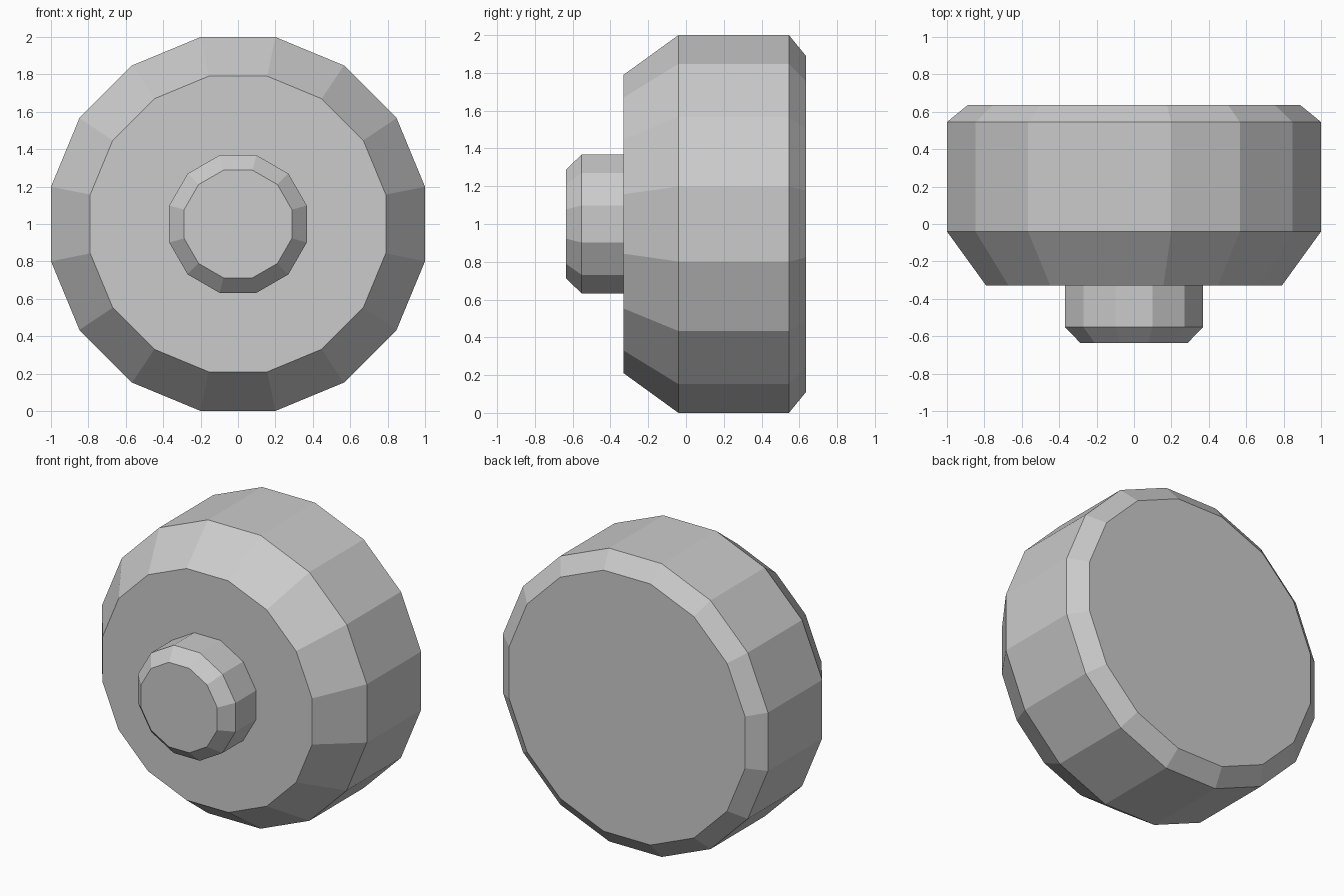
import bpy
import bmesh
from math import cos, sin, pi

cube = bpy.data.objects.get("Cube")
if cube:
    bpy.data.objects.remove(cube, do_unlink=True)

GREY = (0.6, 0.6, 0.6, 1.0)
grey = bpy.data.materials.new("plain grey")
grey.use_nodes = True
grey.diffuse_color = GREY
grey.node_tree.nodes["Principled BSDF"].inputs["Base Color"].default_value = GREY


def turned_part(name, sides, profile):
    """Flat-sided solid along y; profile holds (y, distance to flats)."""
    bm = bmesh.new()
    rings = []
    for y, flat in profile:
        radius = flat / cos(pi / sides)
        angles = [2 * pi * (i + 0.5) / sides for i in range(sides)]
        rings.append([bm.verts.new((radius * sin(a), y, 1 + radius * cos(a)))
                      for a in angles])
    for a, b in zip(rings, rings[1:]):
        for i in range(sides):
            j = (i + 1) % sides
            bm.faces.new((a[i], a[j], b[j], b[i]))
    bm.faces.new(rings[0])
    bm.faces.new(rings[-1])
    bmesh.ops.recalc_face_normals(bm, faces=bm.faces)
    mesh = bpy.data.meshes.new(name)
    bm.to_mesh(mesh)
    bm.free()
    mesh.materials.append(grey)
    obj = bpy.data.objects.new(name, mesh)
    bpy.context.collection.objects.link(obj)
    return obj


# Wide drum with a deep front bevel and a small back bevel
turned_part("drum", 16, [(-0.33, 0.79), (-0.04, 1.0), (0.545, 1.0), (0.635, 0.89)])

# Small bevelled knob on the front
turned_part("front_knob", 12, [(-0.635, 0.288), (-0.552, 0.368), (-0.33, 0.368)])
